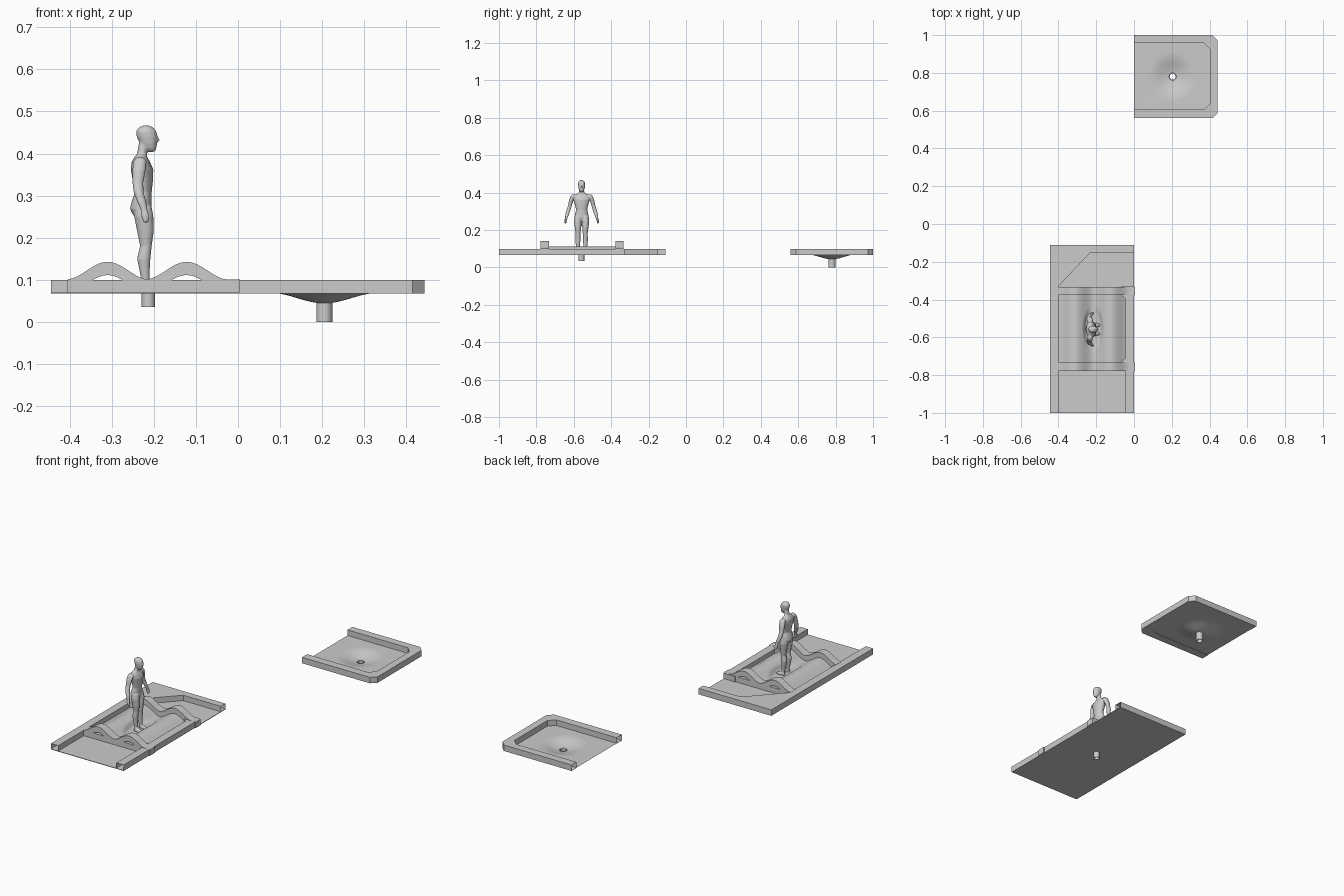
import bpy, bmesh, math
from mathutils import Vector

if "Cube" in bpy.data.objects:
    bpy.data.objects.remove(bpy.data.objects["Cube"])

Z0, FLOOR, RIM = 0.067, 0.070, 0.10


def make(name, build, smooth=False):
    bm = bmesh.new()
    build(bm)
    bmesh.ops.recalc_face_normals(bm, faces=bm.faces[:])
    me = bpy.data.meshes.new(name)
    bm.to_mesh(me)
    bm.free()
    ob = bpy.data.objects.new(name, me)
    bpy.context.collection.objects.link(ob)
    if smooth:
        bpy.ops.object.select_all(action='DESELECT')
        ob.select_set(True)
        bpy.context.view_layer.objects.active = ob
        bpy.ops.object.shade_smooth_by_angle(angle=math.radians(35))
    return ob


def prism(name, pts, a, b, axis='z', open_sides=(), smooth=False):
    """Extrude a 2D outline from a to b; listed side faces stay open."""
    def build(bm):
        place = (lambda p, h: (p[0], p[1], h)) if axis == 'z' else (lambda p, h: (p[0], h, p[1]))
        lo = [bm.verts.new(place(p, a)) for p in pts]
        hi = [bm.verts.new(place(p, b)) for p in pts]
        bm.faces.new(lo[::-1])
        bm.faces.new(hi)
        n = len(pts)
        for i in range(n):
            if i not in open_sides:
                j = (i + 1) % n
                bm.faces.new((lo[i], lo[j], hi[j], hi[i]))
    return make(name, build, smooth)


def rect(x0, y0, x1, y1):
    return [(x0, y0), (x1, y0), (x1, y1), (x0, y1)]


def skin_rings(bm, rings, cap=False):
    """Bridge consecutive closed rings of points."""
    vs = [[bm.verts.new(p) for p in r] for r in rings]
    n = len(vs[0])
    for r0, r1 in zip(vs, vs[1:]):
        for i in range(n):
            j = (i + 1) % n
            bm.faces.new((r0[i], r0[j], r1[j], r1[i]))
    if cap:
        bm.faces.new(vs[0][::-1])
        bm.faces.new(vs[-1])


def circle(x, y, z, rx, ry=None, n=24):
    ry = rx if ry is None else ry
    return [(x + rx * math.cos(2 * math.pi * i / n), y + ry * math.sin(2 * math.pi * i / n), z)
            for i in range(n)]


def pipe(name, x, y, z0, z1, r):
    make(name, lambda bm: skin_rings(bm, [
        circle(x, y, z1, r * .8), circle(x, y, z0, r * .8),
        circle(x, y, z0, r), circle(x, y, z1, r)]), True)


def hump(x):
    h = 0
    for c in (-0.31, -0.122):
        d = abs(x - c) / 0.1
        if d < 1:
            h = max(h, 0.042 * math.cos(d * math.pi / 2) ** 2)
    return h


# Long tray: base plate and raised rims
prism("long_tray_base", rect(-.445, -1, 0, -.11), Z0, FLOOR)
prism("long_tray_outer_rim", [(-.445, -1), (-.40, -1), (-.40, -.33), (-.23, -.15), (0, -.15),
                              (0, -.11), (-.445, -.11)], Z0, RIM, open_sides=(0, 4))
prism("long_tray_right_rim", rect(-.045, -1, 0, -.77), Z0, RIM, open_sides=(0,))
prism("long_tray_middle_rim", [(0, -.775), (0, -.33), (-.07, -.33), (-.07, -.375), (-.045, -.395),
                               (-.045, -.71), (-.07, -.73), (-.07, -.775)], Z0, RIM)

# Two wavy rails on cross bars
xs = [-.405 + .41 * i / 72 for i in range(73)]
wave = [(x, RIM + .0005 + hump(x)) for x in xs]
wave += [(x, max(RIM - .002, FLOOR - .001 + hump(x))) for x in reversed(xs)]
for side, y0, y1 in (("front", -.777, -.733), ("back", -.377, -.333)):
    prism(side + "_wavy_rail", wave, y0, y1, 'y', smooth=True)
    prism(side + "_cross_bar", rect(-.405, y0, .005, y1), Z0, RIM)


# Double hump floor with an oval hollow in the middle
def hump_floor(bm):
    nx, ny = 80, 60
    g = []
    for j in range(ny + 1):
        y = -.735 + .36 * j / ny
        row = []
        for i in range(nx + 1):
            x = -.405 + .395 * i / nx
            r = math.hypot((x + .216) / .055, (y + .555) / .13)
            t = min(1, max(0, (r - .6) / .4))
            row.append(bm.verts.new((x, y, FLOOR + .001 + hump(x) * t * t * (3 - 2 * t))))
        g.append(row)
    for j in range(ny):
        for i in range(nx):
            bm.faces.new((g[j][i], g[j][i + 1], g[j + 1][i + 1], g[j + 1][i]))


make("double_hump_floor", hump_floor, True)
pipe("long_tray_drain", -.213, -.56, .035, FLOOR, .016)

# Square tray: chamfered U-shaped rim, open on the left
prism("square_tray_rim", [(0, .56), (.415, .56), (.443, .588), (.443, .972), (.415, 1), (0, 1),
                          (0, .957), (.37, .957), (.402, .925), (.402, .637), (.37, .605), (0, .605)],
      Z0, RIM, open_sides=(5, 11))


# Square tray floor: round bowl sinking to the drain
def bowl_floor(bm):
    cx, cy, n, R = .205, .78, 48, .13
    rings = []
    for k in range(13):
        r = .019 + (R - .019) * k / 12
        rings.append(circle(cx, cy, .069 - .025 * math.cos(r / R * math.pi / 2) ** 2, r, n=n))
    edge = []
    for x, y, z in rings[-1]:
        s = .205 / max(abs(x - cx), abs(y - cy))
        edge.append((cx + (x - cx) * s, cy + (y - cy) * s, .069))
    skin_rings(bm, rings + [edge])


make("square_tray_bowl", bowl_floor, True)
pipe("square_tray_drain", .205, .78, 0, .045, .019)


# Standing figure facing +x: tapered tubes fused by remeshing
def figure(bm):
    def limb(secs, sign=1):
        rings = [circle(-.215 + x, -.558 + sign * y, z, rx, ry, 16) for x, y, z, rx, ry in secs]
        skin_rings(bm, rings, True)
    limb([(-.014, 0, .250, .018, .026), (-.016, 0, .268, .026, .037), (-.014, 0, .285, .024, .036),
          (-.010, 0, .308, .020, .030), (-.011, 0, .335, .024, .036), (-.013, 0, .362, .027, .044),
          (-.016, 0, .380, .022, .047), (-.016, 0, .392, .015, .030), (-.013, 0, .400, .012, .015),
          (-.008, 0, .428, .012, .013)])
    limb([(.010, 0, .404, .007, .007), (.006, 0, .412, .015, .013), (.002, 0, .425, .021, .017),
          (-.001, 0, .440, .025, .019), (-.003, 0, .453, .024, .019), (-.004, 0, .462, .017, .014),
          (-.004, 0, .467, .006, .005)])
    limb([(.022, 0, .428, .005, .004), (.025, 0, .432, .005, .004), (.018, 0, .445, .004, .003)])
    for s in (-1, 1):
        limb([(-.012, .019, .275, .022, .018), (-.009, .021, .250, .023, .020),
              (-.005, .020, .215, .020, .017), (-.004, .019, .180, .014, .013),
              (-.009, .020, .150, .016, .014), (-.007, .020, .120, .012, .011),
              (-.004, .020, .090, .009, .008), (.006, .022, .082, .019, .010),
              (.012, .023, .071, .029, .012)], s)
        limb([(-.018, .042, .391, .009, .008), (-.018, .047, .382, .016, .012),
              (-.020, .055, .362, .016, .012), (-.023, .063, .330, .013, .010),
              (-.021, .070, .308, .012, .011), (-.014, .077, .285, .011, .010),
              (-.008, .082, .266, .008, .007), (-.006, .086, .253, .010, .006),
              (-.004, .087, .236, .006, .005)], s)


person = make("standing_figure", figure)
rm = person.modifiers.new("fuse", 'REMESH')
rm.mode = 'VOXEL'
rm.voxel_size = 0.0028
rm.use_smooth_shade = True
sm = person.modifiers.new("soften", 'SMOOTH')
sm.factor = 0.5
sm.iterations = 3
